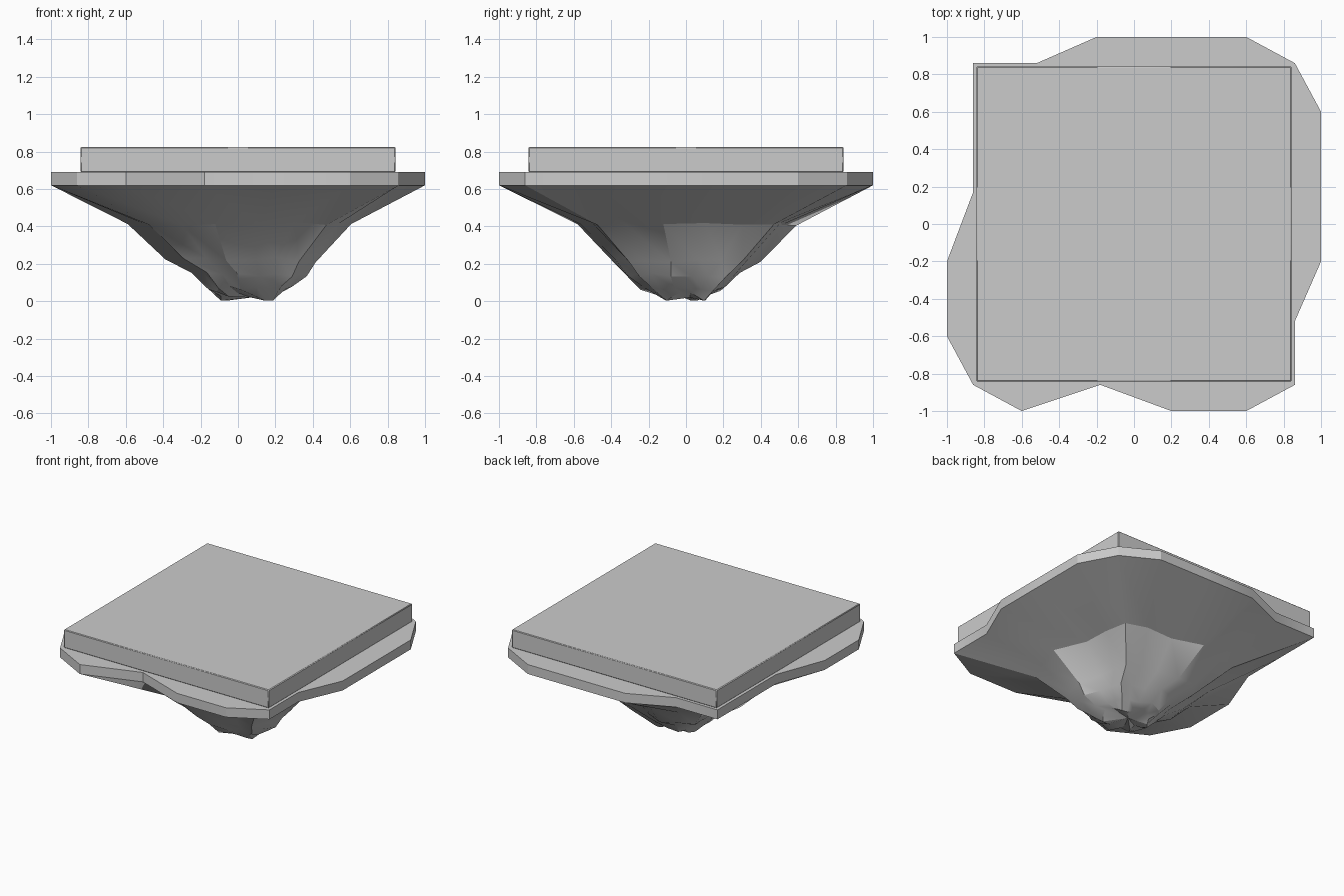
import bpy, bmesh, math, random

if "Cube" in bpy.data.objects:
    bpy.data.objects.remove(bpy.data.objects["Cube"])
random.seed(11)

# Irregular rim outline seen from above, counter-clockwise
OUTLINE = [(-.86, -.86), (-.6, -1), (-.18, -.86), (.2, -1), (.6, -1), (.86, -.86),
           (.86, -.52), (1, -.2), (1, .2), (1, .6), (.86, .86), (.6, 1), (.2, 1), (-.2, 1),
           (-.52, .86), (-.86, .86), (-.86, .5), (-.86, .17), (-1, -.2), (-1, -.6)]
# Vertical grooves and ridges: radius factor at each outline point
FLUTES = [1.0, .88, 1.04, .93, .88, 1.01, 1.02, .99, .85, .88,
          1.0, .88, .87, 1.0, 1.04, .98, .93, 1.03, 1.0, .88]
# Craggy underside levels: height, outline scale, circle radius, blend, height jitter, x and y shift
LEVELS = [(.69, 1, 1, 0, 0, 0, 0), (.62, 1, 1, 0, 0, 0, 0),
          (.415, .60, .61, .45, .012, 0, 0), (.22, .40, .41, .7, .015, .02, 0),
          (.14, .29, .32, .8, .015, .06, -.02), (.06, .20, .23, .9, .02, .06, -.02)]


def make_object(name, bm, angle):
    bmesh.ops.recalc_face_normals(bm, faces=bm.faces[:])
    mesh = bpy.data.meshes.new(name)
    bm.to_mesh(mesh)
    bm.free()
    ob = bpy.data.objects.new(name, mesh)
    bpy.context.collection.objects.link(ob)
    bpy.ops.object.select_all(action='DESELECT')
    ob.select_set(True)
    bpy.context.view_layer.objects.active = ob
    bpy.ops.object.shade_smooth_by_angle(angle=math.radians(angle))
    return ob


def bridge(bm, upper, lower):
    for i in range(len(upper)):
        j = (i + 1) % len(upper)
        bm.faces.new((upper[i], lower[i], lower[j], upper[j]))


# Floating rock: flat rim lofted down through fluted levels
bm = bmesh.new()
rings = []
for z, scale, radius, blend, jitter, dx, dy in LEVELS:
    ring = []
    for (x, y), flute in zip(OUTLINE, FLUTES):
        k = (1 - blend) * scale + blend * radius / math.hypot(x, y)
        if jitter:
            k *= flute * random.uniform(.98, 1.02)
        ring.append(bm.verts.new((x * k + dx, y * k + dy, z + random.uniform(-jitter, jitter))))
    rings.append(ring)
bm.faces.new(rings[0])

# Jagged tip: an uneven ring closed by a shallow hollow
tip_ring = [bm.verts.new((v.co.x * .72 + .025, v.co.y * .6 + .01,
                          .025 + .025 * math.sin(i * 1.05)))
            for i, v in enumerate(rings[-1])]
rings.append(tip_ring)
for upper, lower in zip(rings, rings[1:]):
    bridge(bm, upper, lower)
tip = bm.verts.new((.07, .02, .02))
for i in range(len(tip_ring)):
    bm.faces.new((tip_ring[i], tip, tip_ring[(i + 1) % len(tip_ring)]))
make_object("rock_base", bm, 25)

# Square top slab
bm = bmesh.new()
bmesh.ops.create_cube(bm, size=1)
for v in bm.verts:
    v.co = (v.co.x * 1.685, v.co.y * 1.685, .7575 + v.co.z * .135)
slab = make_object("top_slab", bm, 30)
bevel = slab.modifiers.new("edge", 'BEVEL')
bevel.width = .005
bevel.segments = 1
